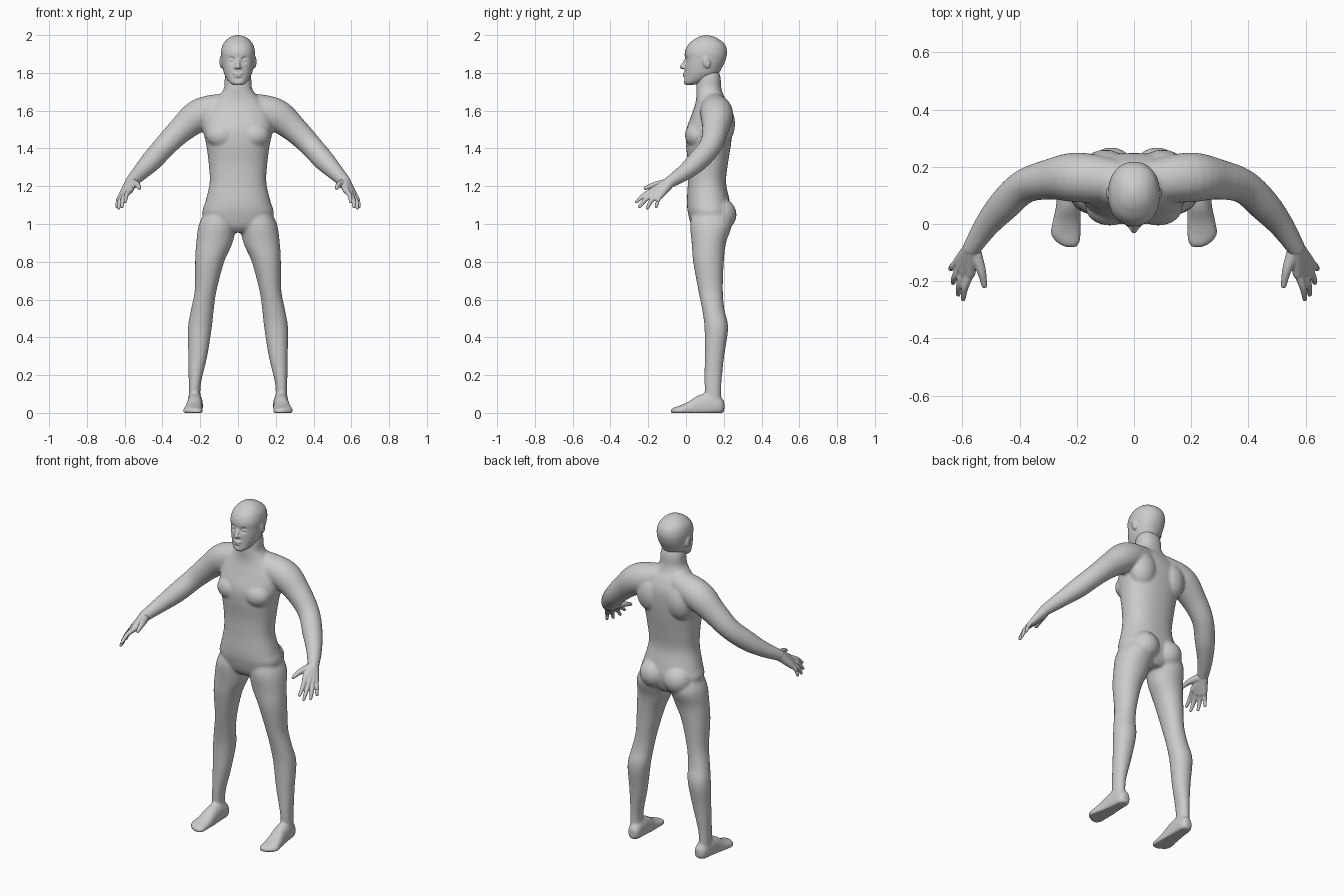
import bpy, bmesh, math
from mathutils import Vector, Matrix

if "Cube" in bpy.data.objects:
    bpy.data.objects.remove(bpy.data.objects["Cube"])

X, Y, Z = Vector((1, 0, 0)), Vector((0, 1, 0)), Vector((0, 0, 1))


def spline(rows, steps):
    """Smoothly interpolate rows of numbers (Catmull-Rom)."""
    out = []
    for i in range(len(rows) - 1):
        p0, p1 = rows[max(i - 1, 0)], rows[i]
        p2, p3 = rows[i + 1], rows[min(i + 2, len(rows) - 1)]
        for k in range(steps):
            t = k / steps
            out.append([0.5 * (2 * b + (c - a) * t + (2 * a - 5 * b + 4 * c - d) * t * t
                               + (3 * b - a - 3 * c + d) * t ** 3)
                        for a, b, c, d in zip(p0, p1, p2, p3)])
    out.append(list(rows[-1]))
    return out


def loft(bm, rows, axes=None, n=2.0, sides=(1,), steps=5, segs=32):
    """Rows are x, y, z, radius_u, radius_v; without axes the rings follow the path."""
    rows = spline(rows, steps)
    for s in sides:
        rings = []
        for i, (x, y, z, ru, rv) in enumerate(rows):
            if axes:
                u, v = axes
            else:
                a, b = rows[max(i - 1, 0)], rows[min(i + 1, len(rows) - 1)]
                t = (Vector(b[:3]) - Vector(a[:3])).normalized()
                u = t.cross(Z if abs(t.z) < 0.95 else Y).normalized()
                v = t.cross(u)
            ring = []
            for k in range(segs):
                w = 2 * math.pi * k / segs
                c, d = math.cos(w), math.sin(w)
                p = Vector((x, y, z))
                p += u * math.copysign(abs(c) ** (2 / n), c) * max(ru, 0.002)
                p += v * math.copysign(abs(d) ** (2 / n), d) * max(rv, 0.002)
                ring.append(bm.verts.new((p.x * s, p.y, max(p.z, 0))))
            rings.append(ring)
        for r0, r1 in zip(rings, rings[1:]):
            for k in range(segs):
                j = (k + 1) % segs
                bm.faces.new((r0[k], r0[j], r1[j], r1[k]))
        bm.faces.new(rings[0][::-1])
        bm.faces.new(rings[-1])


def tube(bm, pts, sides=(1,), segs=24):
    """Round limb through x, y, z, radius points, with ball ends."""
    loft(bm, [(*p, p[3]) for p in pts], sides=sides, segs=segs)
    for s in sides:
        for x, y, z, r in (pts[0], pts[-1]):
            ball(bm, (x * s, y, z), (r, r, r))


def ball(bm, at, size, tilt=0):
    m = Matrix.Translation(at) @ Matrix.Rotation(tilt, 4, 'X') @ Matrix.Diagonal((*size, 1))
    bmesh.ops.create_uvsphere(bm, u_segments=20, v_segments=14, radius=1, matrix=m)


def upright(rows):
    """z, x, half width, front y, back y  ->  loft rows."""
    return [(x, (f + b) / 2, z, w, (b - f) / 2) for z, x, w, f, b in rows]


def finish(bm, name, voxel, smooth, mirror=False):
    """Fuse the overlapping forms into one smooth skin."""
    bmesh.ops.recalc_face_normals(bm, faces=bm.faces)
    me = bpy.data.meshes.new(name)
    bm.to_mesh(me)
    bm.free()
    ob = bpy.data.objects.new(name, me)
    bpy.context.collection.objects.link(ob)
    for p in me.polygons:
        p.use_smooth = True
    m = ob.modifiers.new("fuse", 'REMESH')
    m.mode, m.voxel_size, m.use_smooth_shade = 'VOXEL', voxel, True
    m = ob.modifiers.new("soften", 'SMOOTH')
    m.factor, m.iterations = 0.5, smooth
    if mirror:
        m = ob.modifiers.new("mirror", 'MIRROR')
        m.use_mirror_merge = False
    return ob


BOTH = (1, -1)

# Torso and neck
bm = bmesh.new()
loft(bm, upright([
    (.955, 0, .05, .06, .20), (.99, 0, .16, .03, .225), (1.06, 0, .188, .01, .24),
    (1.12, 0, .172, .005, .232), (1.22, 0, .15, .01, .212), (1.32, 0, .155, .01, .222),
    (1.42, 0, .168, 0, .238), (1.5, 0, .185, .002, .246), (1.58, 0, .18, .03, .246),
    (1.64, 0, .14, .05, .225), (1.68, 0, .10, .055, .20), (1.72, 0, .074, .055, .187),
    (1.78, 0, .069, .06, .182), (1.84, 0, .05, .07, .16)]), (X, Y), n=2.3, segs=48)
for s in BOTH:
    ball(bm, (s * .10, .19, 1.53), (.085, .07, .11))      # shoulder blades
    ball(bm, (s * .08, .185, 1.05), (.085, .083, .085))   # buttocks
    ball(bm, (s * .085, .06, 1.47), (.085, .066, .07))    # chest

# Arms
tube(bm, [(.07, .15, 1.615, .078), (.2, .163, 1.578, .087), (.3, .155, 1.5, .07),
          (.385, .13, 1.415, .06), (.455, .065, 1.337, .056), (.515, -.005, 1.275, .044),
          (.567, -.085, 1.222, .032)], BOTH)

# Legs
loft(bm, upright([
    (1.08, .09, .075, .04, .22), (1.0, .108, .098, .022, .243), (.9, .125, .096, .03, .212),
    (.8, .15, .077, .038, .20), (.65, .171, .058, .065, .195), (.55, .188, .06, .085, .203),
    (.45, .202, .063, .098, .223), (.3, .213, .05, .099, .202), (.15, .229, .032, .098, .187),
    (.05, .23, .032, .105, .187)]), (X, Y), n=2.1, sides=BOTH)

# Feet
loft(bm, [(.222, .203, .035, .018, .025), (.224, .18, .035, .036, .05), (.227, .12, .04, .041, .065),
          (.23, .06, .025, .043, .065), (.235, .01, .015, .049, .043), (.238, -.03, .01, .053, .03),
          (.232, -.06, .008, .044, .022), (.222, -.08, .008, .022, .014)], (X, Z), n=2.3, sides=BOTH)
finish(bm, "body", .008, 5)

# Head with eye sockets pressed in
bm = bmesh.new()
loft(bm, upright([
    (1.735, 0, .022, -.002, .03), (1.75, 0, .046, -.011, .09), (1.79, 0, .071, -.008, .165),
    (1.83, 0, .082, -.007, .192), (1.87, 0, .088, -.005, .21), (1.91, 0, .09, -.006, .217),
    (1.95, 0, .08, .012, .206), (1.98, 0, .055, .047, .172), (1.994, 0, .03, .075, .14),
    (2.0, 0, .008, .1, .115)]), (X, Y), n=2.2, segs=96, steps=8)
dents = [(Vector((s * .035, 0, 1.868)), .024, .014) for s in BOTH]
dents += [(Vector((0, -.01, 1.768)), .02, .004)]
for v in bm.verts:
    for at, radius, depth in dents:
        d = (v.co - at).length / radius
        if d < 1:
            v.co.y += depth * (1 - d * d) ** 2

# Face features and ears
tube(bm, [(0, .002, 1.872, .009), (0, -.009, 1.85, .011), (0, -.021, 1.832, .012)])
ball(bm, (0, -.008, 1.795), (.026, .009, .006))
ball(bm, (0, -.007, 1.782), (.022, .009, .006))
for s in BOTH:
    ball(bm, (s * .011, -.010, 1.829), (.009, .011, .008))
    ball(bm, (s * .034, .014, 1.867), (.015, .012, .009))
    ball(bm, (s * .088, .108, 1.858), (.010, .02, .034), .25)
finish(bm, "head", .0045, 2)

# Hands: palm rays, fingers and thumb
bm = bmesh.new()
wrist = (.567, -.085, 1.222)
fingers = [((.572, -.172, 1.178), (.597, -.262, 1.118)),
           ((.592, -.168, 1.163), (.614, -.246, 1.092)),
           ((.606, -.153, 1.155), (.632, -.205, 1.084)),
           ((.614, -.132, 1.155), (.641, -.157, 1.092))]
for knuckle, tip in fingers:
    tube(bm, [(*wrist, .03), (*knuckle, .018)])
    mid = (Vector(knuckle) + Vector(tip)) / 2 + Vector((.006, -.004, .005))
    tube(bm, [(*knuckle, .015), (*mid, .0125), (*tip, .0085)], segs=16)
tube(bm, [(.555, -.105, 1.215, .024), (.533, -.165, 1.207, .016), (.523, -.215, 1.19, .010)])
finish(bm, "hand", .004, 2, mirror=True)
